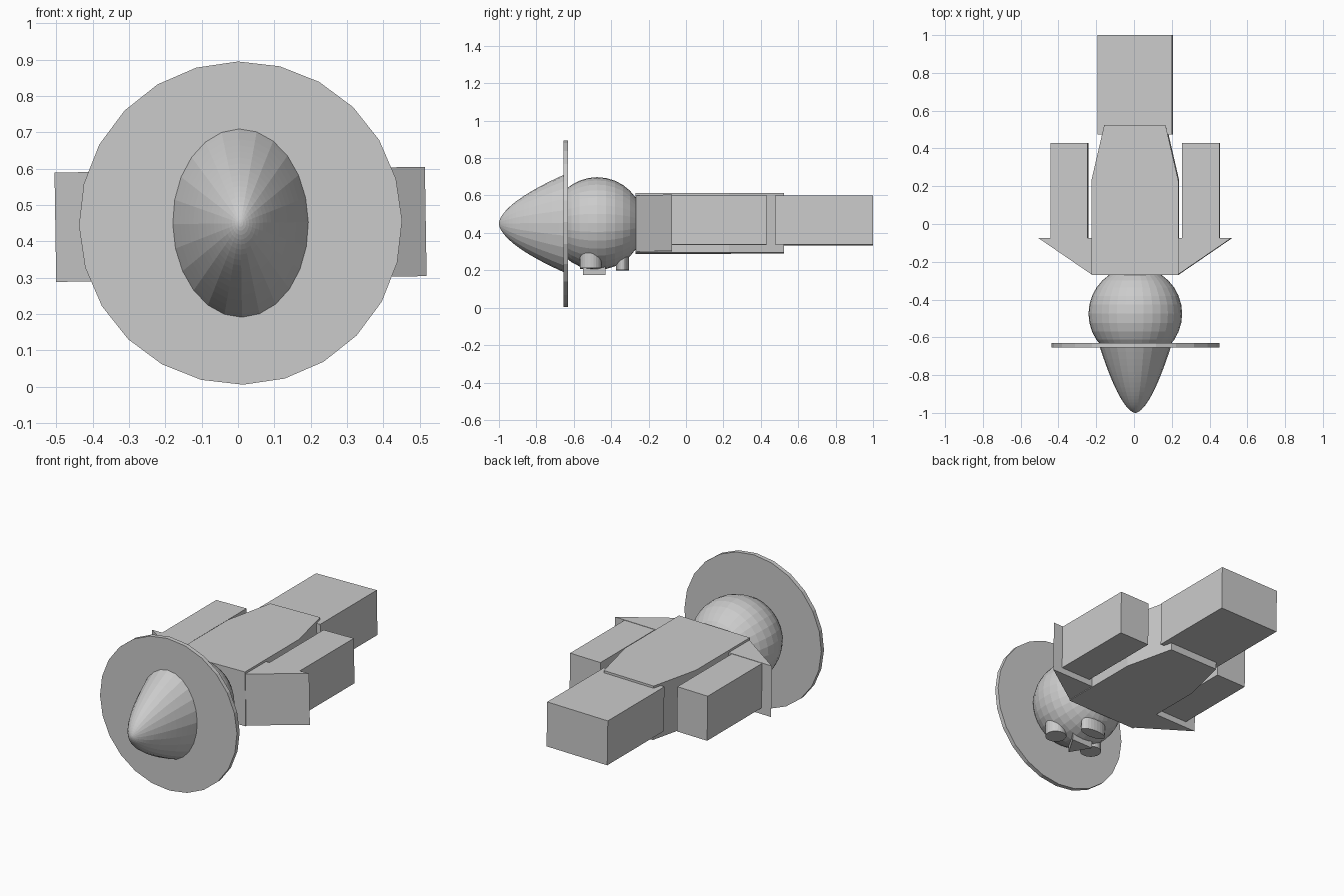
import bpy
import bmesh
from math import cos, sin, pi, radians
from mathutils import Matrix

cube = bpy.data.objects.get("Cube")
if cube:
    bpy.data.objects.remove(cube)

grey = bpy.data.materials.new("plain_grey")
grey.use_nodes = True
GREY = (0.6, 0.6, 0.6, 1)
grey.diffuse_color = GREY
grey.node_tree.nodes["Principled BSDF"].inputs["Base Color"].default_value = GREY

# The whole figure lies face down, rolled very slightly about its length
PLACE = Matrix.Translation((0.007, 0, 0.45)) @ Matrix.Rotation(radians(-0.9), 4, 'Y')


def finish(bm, name):
    bmesh.ops.recalc_face_normals(bm, faces=bm.faces)
    bm.transform(PLACE)
    mesh = bpy.data.meshes.new(name)
    bm.to_mesh(mesh)
    bm.free()
    mesh.materials.append(grey)
    obj = bpy.data.objects.new(name, mesh)
    bpy.context.collection.objects.link(obj)
    return obj


def prism(name, outline, z0, z1):
    """Extrude an outline in x, y between two heights."""
    bm = bmesh.new()
    face = bm.faces.new([bm.verts.new((x, y, z0)) for x, y in outline])
    out = bmesh.ops.extrude_face_region(bm, geom=[face])
    top = [g for g in out["geom"] if isinstance(g, bmesh.types.BMVert)]
    bmesh.ops.translate(bm, verts=top, vec=(0, 0, z1 - z0))
    return finish(bm, name)


def box(name, x0, x1, y0, y1, z0, z1):
    return prism(name, [(x0, y0), (x1, y0), (x1, y1), (x0, y1)], z0, z1)


def oval(x, y, rx, ry, n=24):
    return [(x + rx * cos(2 * pi * i / n), y + ry * sin(2 * pi * i / n)) for i in range(n)]


def lathe(name, profile, sides, wide=1.0):
    """Turn (radius, y) points around the y axis; wide scales x."""
    bm = bmesh.new()
    rings = []
    for r, y in profile:
        rings.append([bm.verts.new((wide * px, y, pz)) for px, pz in oval(0, 0, r, r, sides)])
    for a, b in zip(rings, rings[1:]):
        for i in range(sides):
            j = (i + 1) % sides
            bm.faces.new((a[i], a[j], b[j], b[i]))
    bm.faces.new(rings[0])
    bm.faces.new(rings[-1])
    bmesh.ops.remove_doubles(bm, verts=bm.verts, dist=0.0001)
    return finish(bm, name)


# Hat: rounded cone and wide flat brim
STEPS = 18
lathe("hat_cone", [(0.002 + 0.264 * (i / STEPS) ** 1.2, -1 + 0.36 * (i / STEPS) ** 2)
                   for i in range(STEPS + 1)], 24, 0.72)
lathe("hat_brim", [(0.445, -0.655), (0.445, -0.63)], 24)

# Head
bm = bmesh.new()
bmesh.ops.create_uvsphere(bm, u_segments=32, v_segments=16, radius=0.248)
bm.transform(Matrix.Translation((0, -0.475, 0)) @ Matrix.Rotation(pi / 2, 4, 'X'))
finish(bm, "head")

# Face, on the underside
prism("nose", [(0, -0.55), (0.07, -0.43), (-0.07, -0.43)], -0.275, -0.2)
prism("mouth", oval(0, -0.34, 0.08, 0.035), -0.25, -0.16)

# Body: straight sides, tapering towards the legs
prism("body", [(-0.23, -0.27), (0.23, -0.27), (0.23, 0.23),
               (0.162, 0.525), (-0.162, 0.525), (-0.23, 0.23)], -0.158, 0.16)
box("legs", -0.197, 0.197, 0.475, 1.0, -0.115, 0.147)

# Paired parts
for side, s in (("left", 1), ("right", -1)):
    prism(side + "_eye", oval(s * 0.125, -0.51, 0.058, 0.058), -0.24, -0.12)
    prism(side + "_shoulder", [(s * 0.225, -0.27), (s * 0.51, -0.075), (s * 0.225, -0.075)],
          -0.154, 0.147)
    x0, x1 = sorted((s * 0.25, s * 0.447))
    box(side + "_arm", x0, x1, -0.08, 0.43, -0.118, 0.145)
